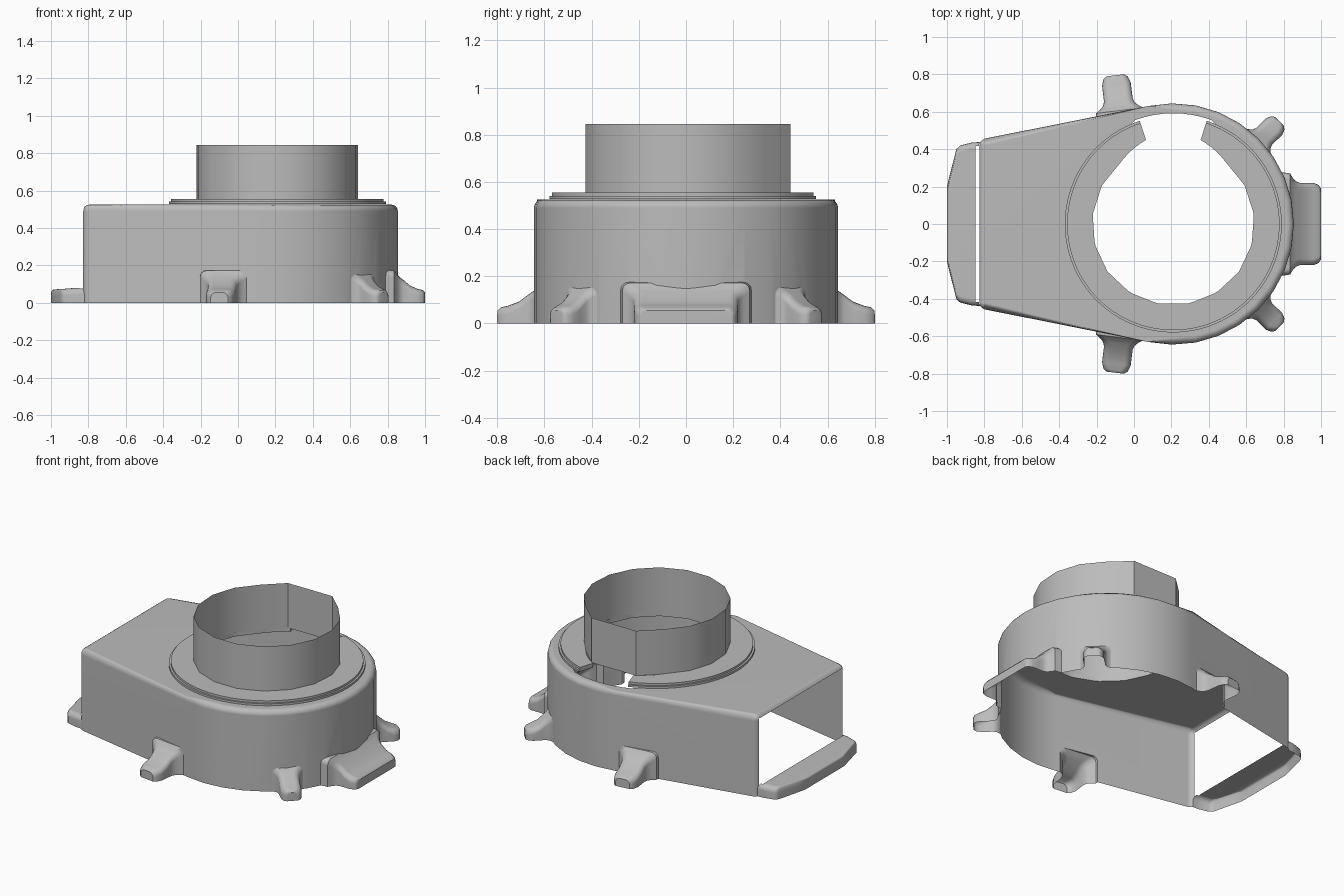
import bpy, bmesh
from math import sin, cos, radians, pi
from mathutils import Vector, Matrix

cube = bpy.data.objects.get("Cube")
if cube:
    bpy.data.objects.remove(cube)

CX = 0.21            # centre of the round end
WALL_R = 0.645
OUTLET_X = -0.83
TOP = 0.525
BELOW = -0.05        # solids reach under the floor and are trimmed later

grey = bpy.data.materials.new("grey plastic")
grey.use_nodes = True
grey.diffuse_color = (0.5, 0.5, 0.5, 1)
grey.node_tree.nodes["Principled BSDF"].inputs["Base Color"].default_value = (0.5, 0.5, 0.5, 1)


def polar(r, degrees):
    a = radians(degrees)
    return (CX + r * cos(a), r * sin(a))


def finish(name, bm):
    bmesh.ops.recalc_face_normals(bm, faces=bm.faces)
    me = bpy.data.meshes.new(name)
    bm.to_mesh(me)
    bm.free()
    me.materials.append(grey)
    ob = bpy.data.objects.new(name, me)
    bpy.context.collection.objects.link(ob)
    return ob


def loft(bm, rings, closed=True, caps=True):
    """Skin a list of point rings."""
    rows = [[bm.verts.new(p) for p in ring] for ring in rings]
    n = len(rows[0])
    for a, b in zip(rows, rows[1:]):
        for i in range(n if closed else n - 1):
            j = (i + 1) % n
            bm.faces.new((a[i], a[j], b[j], b[i]))
    if caps:
        bm.faces.new(rows[0])
        bm.faces.new(rows[-1])
    return rows


def prism(outline, z0, z1):
    bm = bmesh.new()
    loft(bm, [[(x, y, z) for x, y in outline] for z in (z0, z1)])
    return bm


def lug(tip, angle, sections):
    """Rounded foot running inward from its tip; sections are depth, half width, height."""
    rings = []
    for u, w, h in sections:
        r = min(0.035, h * 0.5)
        half = [(w, BELOW), (w, h - r), (w - 0.08 * r, h - 0.6 * r),
                (w - 0.3 * r, h - 0.3 * r), (w - 0.6 * r, h - 0.08 * r), (w - r, h)]
        ring = half + [(-y, z) for y, z in reversed(half)]
        rings.append([(-u, y, z) for y, z in ring])
    bm = bmesh.new()
    loft(bm, rings)
    place = Matrix.Translation((*tip, 0)) @ Matrix.Rotation(radians(angle), 4, 'Z')
    bm.transform(place)
    return finish("lug_helper", bm)


def boolean(target, tool, operation):
    mod = target.modifiers.new("cut", 'BOOLEAN')
    mod.operation = operation
    mod.solver = 'EXACT'
    mod.object = tool
    bpy.context.view_layer.objects.active = target
    bpy.ops.object.modifier_apply(modifier=mod.name)
    bpy.data.objects.remove(tool)


def smooth(ob, angle=35):
    bpy.ops.object.select_all(action='DESELECT')
    ob.select_set(True)
    bpy.context.view_layer.objects.active = ob
    bpy.ops.object.shade_smooth_by_angle(angle=radians(angle))


# Housing body: round end with straight walls narrowing to the outlet
outline = [(OUTLET_X, -0.45)]
outline += [polar(WALL_R, -102 + 204 * i / 18) for i in range(19)]
outline += [(OUTLET_X, 0.45)]
bm = prism(outline, BELOW, TOP)
rounded = []
for e in bm.edges:
    a, b = (v.co for v in e.verts)
    on_top = a.z > 0.5 and b.z > 0.5
    outlet_corner = abs(a.z - b.z) > 0.1 and a.x < -0.8
    if on_top or outlet_corner:
        rounded.append(e)
bmesh.ops.bevel(bm, geom=rounded, offset=0.035, segments=4, profile=0.5, affect='EDGES')
housing = finish("housing", bm)

# Mounting lugs, each flaring where it meets the wall
FOOT = [(0, -0.03, 0.055), (0.012, -0.012, 0.068), (0.04, 0, 0.075), (0.08, 0, 0.092),
        (0.115, 0, 0.122), (0.135, 0.008, 0.137), (0.15, 0.025, 0.152),
        (0.165, 0.05, 0.172), (0.23, 0.06, 0.18)]


def foot(width, stretch=1.0):
    return [(u * stretch, width + w, h) for u, w, h in FOOT]


lugs = [lug((1, 0), 0, foot(0.22))]
for side in (1, -1):
    lugs.append(lug((-0.1, side * 0.795), side * 97, foot(0.077, 1.15)))
    lugs.append(lug(polar(0.79, side * 44), side * 44, foot(0.062)))

# Low lip in front of the outlet
lugs.append(lug((-1, 0), 180, [(0, 0.2, 0.06), (0.012, 0.25, 0.07), (0.05, 0.4, 0.075),
                               (0.07, 0.42, 0.075), (0.13, 0.435, 0.08), (0.2, 0.44, 0.08)]))
for part in lugs:
    boolean(housing, part, 'UNION')

# Round opening in the top, a little deeper at the notch
hole = [polar(0.592 if 70 <= a <= 110 else 0.57, a) for a in range(0, 360, 5)]
boolean(housing, finish("hole_helper", prism(hole, 0.3, 0.7)), 'DIFFERENCE')

# Open the shell: floor, outlet, pocket under the opening, slot behind the lip
bm = bmesh.new()
bm.from_mesh(housing.data)
for point, normal, clear in (((0, 0, 0), (0, 0, 1), True), ((-0.848, 0, 0), (1, 0, 0), False)):
    bmesh.ops.bisect_plane(bm, geom=bm.verts[:] + bm.edges[:] + bm.faces[:],
                           plane_co=point, plane_no=normal, clear_inner=clear)
bm.normal_update()
doomed = []
for f in bm.faces:
    c = f.calc_center_median()
    outlet = f.normal.x < -0.9 and abs(c.x - OUTLET_X) < 0.005
    pocket = Vector((c.x - CX, c.y)).length < 0.598 and 0.28 < c.z < TOP - 0.002
    slot = -0.848 < c.x < OUTLET_X and f.normal.z > 0.9 and c.z < 0.1
    if outlet or pocket or slot:
        doomed.append(f)
bmesh.ops.delete(bm, geom=doomed, context='FACES')
bm.to_mesh(housing.data)
bm.free()
smooth(housing)
housing.modifiers.new("even shading", 'WEIGHTED_NORMAL').keep_sharp = True

# Neck: thin faceted tube with one flat panel at the back
NECK_R, SIDES = 0.434, 13
STEP = 280 / SIDES
neck_line = [(0.37, 0.443), (0.05, 0.443)]
neck_line += [polar(NECK_R, 130 + STEP * i) for i in range(SIDES + 1)]
bm = bmesh.new()
loft(bm, [[(x, y, z) for x, y in neck_line] for z in (0.553, 0.845)], caps=False)
neck = finish("neck", bm)
smooth(neck, 25)


# Stepped collar ring, broken by the notch at the back
def inner_radius(a):
    from_back = min(abs(a - 90), abs(a - 450))
    if from_back < 40:
        return NECK_R + (40 - from_back) / 20 * 0.035
    off = (a - 130) % STEP - STEP / 2
    return NECK_R * cos(radians(STEP / 2)) / cos(radians(off))


rings = []
for i in range(82):
    a = 108 + 4 * i
    r = inner_radius(a)
    section = [(r, 0.528), (0.58, 0.528), (0.58, 0.541), (0.568, 0.541), (0.568, 0.555), (r, 0.555)]
    rings.append([(*polar(q, a), z) for q, z in section])
bm = bmesh.new()
loft(bm, rings)
collar = finish("collar_ring", bm)
smooth(collar)
